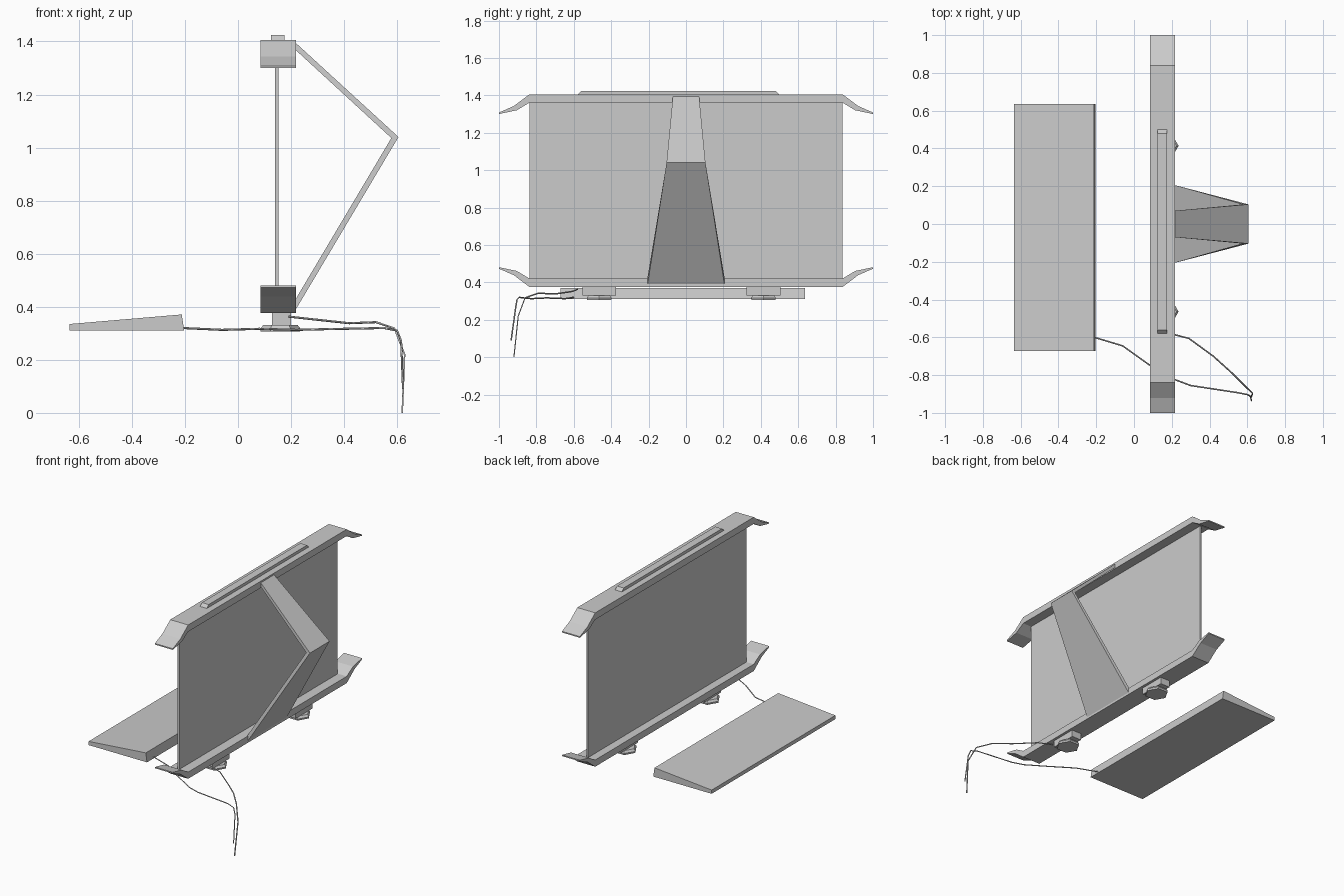
import bpy, bmesh, math

cube = bpy.data.objects.get("Cube")
if cube:
    bpy.data.objects.remove(cube, do_unlink=True)

grey = bpy.data.materials.new("plain grey")
grey.use_nodes = True
grey.diffuse_color = (0.6, 0.6, 0.6, 1)
grey.node_tree.nodes["Principled BSDF"].inputs["Base Color"].default_value = (0.6, 0.6, 0.6, 1)


def loft(name, rings):
    """Skin a closed solid through rings that have equal point counts."""
    bm = bmesh.new()
    loops = [[bm.verts.new(p) for p in ring] for ring in rings]
    for a, b in zip(loops, loops[1:]):
        for i in range(len(a)):
            j = (i + 1) % len(a)
            bm.faces.new((a[i], a[j], b[j], b[i]))
    bm.faces.new(loops[0])
    bm.faces.new(loops[-1])
    bmesh.ops.recalc_face_normals(bm, faces=bm.faces)
    mesh = bpy.data.meshes.new(name)
    bm.to_mesh(mesh)
    bm.free()
    mesh.materials.append(grey)
    obj = bpy.data.objects.new(name, mesh)
    bpy.context.collection.objects.link(obj)
    return obj


def extrude_x(name, profile, x0, x1):
    return loft(name, [[(x, y, z) for y, z in profile] for x in (x0, x1)])


def extrude_y(name, profile, y0, y1):
    return loft(name, [[(x, y, z) for x, z in profile] for y in (y0, y1)])


def rect(a0, a1, b0, b1):
    return [(a0, b0), (a1, b0), (a1, b1), (a0, b1)]


# Screen panel
extrude_x("screen_panel", rect(-0.838, 0.836, 0.41, 1.37), 0.14, 0.152)

# Rails with swept tips; the lower one is the upper one flipped
top_edge = [(0.838, 1.405), (0.92, 1.343), (1.0, 1.308)]
low_edge = [(1.0, 1.3), (0.905, 1.32), (0.838, 1.36)]
half = top_edge + low_edge
rail = half + [(-y, z) for y, z in reversed(half)]
extrude_x("top_rail", rail, 0.085, 0.218)
extrude_x("bottom_rail", [(y, 1.781 - z) for y, z in rail], 0.085, 0.218)

# Raised strip on the top rail
strip = [(-0.58, 1.404), (0.5, 1.404), (0.48, 1.424), (-0.56, 1.424)]
extrude_x("top_strip", strip, 0.125, 0.175)

# Bent, tapering rear support
stations = [((0.215, 1.397), (0.215, 1.37), 0.07),
            ((0.605, 1.04), (0.578, 1.036), 0.104),
            ((0.215, 0.385), (0.215, 0.425), 0.206)]
loft("rear_support", [[(o[0], -w, o[1]), (o[0], w, o[1]), (i[0], w, i[1]), (i[0], -w, i[1])]
                      for o, i, w in stations])

# Feet: block and flared hexagonal pad
for side, y in (("right", -0.464), ("left", 0.414)):
    extrude_x(side + "_foot_block", rect(y - 0.09, y + 0.09, 0.33, 0.38), 0.128, 0.2)
    loft(side + "_foot_pad",
         [[(0.16 + r * math.cos(k * math.pi / 3), y + r * math.sin(k * math.pi / 3), z)
           for k in range(6)] for r, z in ((0.065, 0.331), (0.076, 0.317), (0.074, 0.306))])

# Wedge-shaped keyboard
wedge = [(-0.635, 0.31), (-0.203, 0.31), (-0.212, 0.371), (-0.635, 0.335)]
extrude_y("keyboard", wedge, -0.672, 0.636)


# Cables
def cable(name, points):
    curve = bpy.data.curves.new(name, "CURVE")
    curve.dimensions = "3D"
    curve.bevel_depth = 0.004
    curve.bevel_resolution = 0
    curve.use_fill_caps = True
    spline = curve.splines.new("POLY")
    spline.points.add(len(points) - 1)
    for p, co in zip(spline.points, points):
        p.co = (*co, 1)
    curve.materials.append(grey)
    obj = bpy.data.objects.new(name, curve)
    bpy.context.collection.objects.link(obj)


cable("keyboard_cable", [(-0.21, -0.6, 0.32), (-0.06, -0.645, 0.313), (0.08, -0.745, 0.317),
                         (0.22, -0.825, 0.313), (0.3, -0.855, 0.315), (0.55, -0.893, 0.32),
                         (0.6, -0.903, 0.31), (0.615, -0.91, 0.27), (0.622, -0.935, 0.09)])
cable("screen_cable", [(0.19, -0.58, 0.363), (0.29, -0.605, 0.352), (0.42, -0.7, 0.338),
                       (0.52, -0.79, 0.342), (0.59, -0.86, 0.318), (0.628, -0.897, 0.22),
                       (0.619, -0.92, 0.0)])
